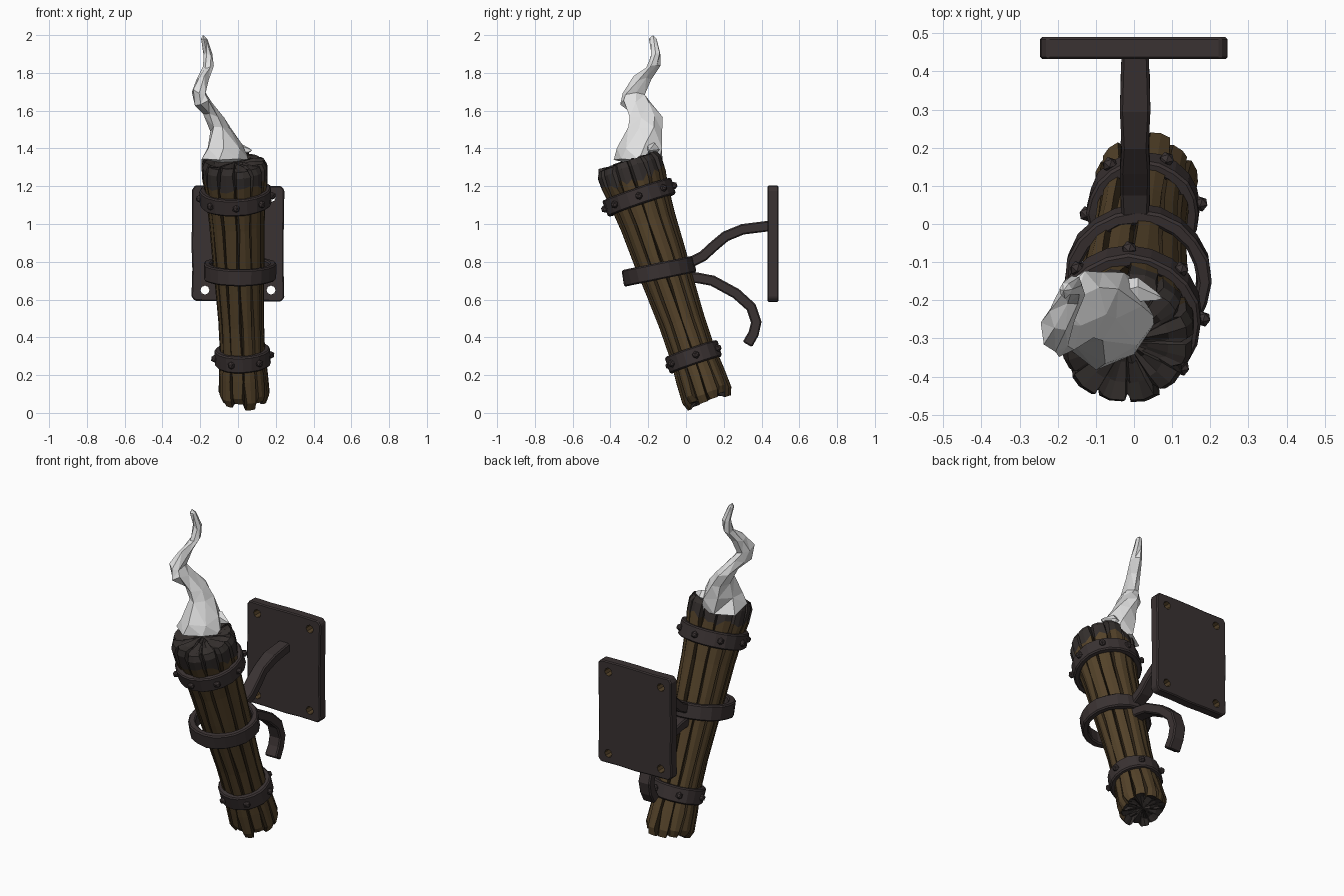
import bpy, bmesh, math, random
from mathutils import Vector, Matrix

random.seed(7)
rnd = random.uniform
TAU = math.tau

cube = bpy.data.objects.get("Cube")
if cube:
    bpy.data.objects.remove(cube, do_unlink=True)


def material(name, r, g, b):
    m = bpy.data.materials.new(name)
    m.use_nodes = True
    m.diffuse_color = (r, g, b, 1)
    bsdf = next(n for n in m.node_tree.nodes if n.type == 'BSDF_PRINCIPLED')
    bsdf.inputs["Base Color"].default_value = (r, g, b, 1)
    bsdf.inputs["Roughness"].default_value = 0.9
    return m


WOOD = material("brown wood", 0.09, 0.056, 0.023)
GROOVE = material("dark wood groove", 0.035, 0.022, 0.01)
CHAR = material("charred wood", 0.034, 0.028, 0.026)
IRON = material("dark iron", 0.042, 0.032, 0.032)
SMOKE = material("pale smoke", 0.75, 0.75, 0.75)


def finish(name, bm, mats, bevel=0.0):
    bmesh.ops.recalc_face_normals(bm, faces=bm.faces)
    mesh = bpy.data.meshes.new(name)
    bm.to_mesh(mesh)
    bm.free()
    for m in mats:
        mesh.materials.append(m)
    ob = bpy.data.objects.new(name, mesh)
    bpy.context.collection.objects.link(ob)
    if bevel:
        mod = ob.modifiers.new("worn edges", 'BEVEL')
        mod.width, mod.segments = bevel, 1
        mod.limit_method, mod.angle_limit = 'ANGLE', math.radians(40)
    return ob


def bridge(bm, a, b, mat=lambda i: 0):
    n = len(a)
    for i in range(n):
        j = (i + 1) % n
        f = bm.faces.new((a[i], a[j], b[j], b[i]))
        f.material_index = mat(i)


def fan(bm, ring, tip, mat=0):
    v = bm.verts.new(tip)
    for i, a in enumerate(ring):
        bm.faces.new((a, ring[(i + 1) % len(ring)], v)).material_index = mat


def frame(origin, axis):
    q = Vector((0, 0, 1)).rotation_difference(Vector(axis))
    return Matrix.Translation(origin) @ q.to_matrix().to_4x4()


# Leaning torch axis
FOOT, HEAD = Vector((0.035, 0.12, 0.06)), Vector((-0.02, -0.315, 1.34))
LENGTH = (HEAD - FOOT).length
TORCH = frame(FOOT, HEAD - FOOT)


# Torch shaft: split staves with wedge grooves, burnt at both ends
def shaft():
    staves = 12
    profile = [(0, .12), (.03, .137), (.11, .132), (.2, .122), (.33, .123), (.47, .132),
               (.6, .142), (.74, .15), (.86, .164), (.92, .176), (.975, .178), (1, .162)]
    burnt = 9
    bm = bmesh.new()
    size = [rnd(.95, 1.05) for _ in range(staves)]
    foot = [rnd(-.012, .025) for _ in range(staves)]
    head = [rnd(-.02, .02) for _ in range(staves)]
    lean = [rnd(-.06, .06) for _ in range(staves)]
    rings = []
    for lv, (t, r) in enumerate(profile):
        ring = []
        for k in range(staves):
            a = TAU * (k + lean[k]) / staves
            step = TAU / staves
            gap = rnd(.01, .1) * (1.3 if t < .1 or t > .85 else 1)
            z = t * LENGTH + foot[k] * max(0, 1 - t * 8) + head[k] * max(0, t * 6 - 5)
            for ang, rad in ((a, r * rnd(.8, .9)), (a + gap, r * size[k]),
                             (a + step * .5, r * size[k] * 1.02),
                             (a + step - rnd(.01, .08), r * size[k])):
                dz = rnd(-.025, .025) if lv == burnt else 0
                ring.append(bm.verts.new((rad * math.cos(ang), rad * math.sin(ang), z + dz)))
        rings.append(ring)
    for lv in range(len(rings) - 1):
        def paint(i, lv=lv):
            return 2 if lv >= burnt else (1 if i % 4 in (0, 3) else 0)
        bridge(bm, rings[lv], rings[lv + 1], paint)
    # Broken end grain
    for ring, z in ((rings[0], .02), (rings[-1], LENGTH - .015)):
        for scale in (.7, .35):
            inner = []
            for v in ring:
                inner.append(bm.verts.new((v.co.x * scale, v.co.y * scale, z + rnd(-.01, .012))))
            if scale == .7:
                bridge(bm, ring, inner, lambda i: 2)
                last = inner
            else:
                bridge(bm, last, inner, lambda i: 2)
                fan(bm, inner, (0, 0, z), 2)
    bm.transform(TORCH)
    finish("torch_shaft", bm, (WOOD, GROOVE, CHAR))


# Iron bands
def band(name, mat, r_in, r_out, height, sides=20):
    bm = bmesh.new()
    loops = []
    for r, z in ((r_in, -.5), (r_out, -.5), (r_out, .5), (r_in, .5)):
        loops.append([bm.verts.new((r * math.cos(TAU * i / sides),
                                    r * math.sin(TAU * i / sides), z * height))
                      for i in range(sides)])
    for i in range(4):
        bridge(bm, loops[i], loops[(i + 1) % 4])
    for v in bm.verts:
        v.co *= rnd(.985, 1.015)
    bm.transform(mat)
    finish(name, bm, [IRON], .007)


def rivets(name, mat, radius, count, start):
    bm = bmesh.new()
    for i in range(count):
        a = start + TAU * i / count
        place = Matrix.Translation((radius * math.cos(a), radius * math.sin(a), 0))
        bmesh.ops.create_icosphere(bm, subdivisions=1, radius=.021, matrix=place)
    bm.transform(mat)
    finish(name, bm, [IRON])


# Flat strap swept along a path in the y-z plane
def strap(name, path, width=.076, thick=.056):
    pts = [Vector((0, y, z)) for y, z in path]
    bm = bmesh.new()
    loops = []
    for i, p in enumerate(pts):
        t = (pts[min(i + 1, len(pts) - 1)] - pts[max(i - 1, 0)]).normalized()
        n = Vector((0, -t.z, t.y)) * thick / 2
        w = Vector((width / 2 + rnd(-.003, .003), 0, 0))
        loops.append([bm.verts.new(p + q + Vector((.003, 0, 0)))
                      for q in (n - w, n + w, w - n, -w - n)])
    for a, b in zip(loops, loops[1:]):
        bridge(bm, a, b)
    bm.faces.new(loops[0])
    bm.faces.new(loops[-1])
    finish(name, bm, [IRON], .007)


# Wall plate with worn outline and four bolt holes
def wall_plate():
    bm = bmesh.new()
    corners = [Vector(c) for c in ((-.247, .59), (.247, .585), (.247, 1.205), (-.247, 1.205))]
    outline = []
    for i, c in enumerate(corners):
        d = corners[(i + 1) % 4] - c
        for s in (.04, .3, .5, .72, .96):
            inward = Vector((-d.y, d.x)).normalized() * rnd(0, .008)
            outline.append(c + d * s + inward)
    front = [bm.verts.new((p.x, .432, p.y)) for p in outline]
    back = [bm.verts.new((p.x, .49, p.y)) for p in outline]
    bridge(bm, front, back)
    bm.faces.new(front)
    bm.faces.new(back)
    plate = finish("wall_plate", bm, (IRON, WOOD), .006)

    bm = bmesh.new()
    turn = Matrix.Rotation(math.pi / 2, 4, 'X')
    for x in (-.175, .175):
        for z in (.65, 1.14):
            bmesh.ops.create_cone(bm, cap_ends=True, segments=8, radius1=.024, radius2=.024,
                                  depth=.2, matrix=Matrix.Translation((x, .46, z)) @ turn)
    for f in bm.faces:
        f.material_index = 1
    cutter = finish("bolt_hole_cutter", bm, (IRON, WOOD))
    cutter.hide_render = True
    mod = plate.modifiers.new("bolt holes", 'BOOLEAN')
    mod.operation, mod.solver, mod.object = 'DIFFERENCE', 'EXACT', cutter
    bpy.context.view_layer.objects.active = plate
    for m in [m.name for m in plate.modifiers]:
        bpy.ops.object.modifier_apply(modifier=m)
    bpy.data.objects.remove(cutter, do_unlink=True)


# Curling smoke: x, y, z, half width, half depth
def smoke():
    path = [(-.07, -.25, 1.33, .125, .13), (-.075, -.24, 1.41, .1, .115),
            (-.095, -.21, 1.5, .06, .095), (-.13, -.215, 1.57, .055, .09),
            (-.185, -.265, 1.64, .045, .08), (-.205, -.275, 1.7, .04, .068),
            (-.185, -.23, 1.77, .036, .055), (-.16, -.175, 1.83, .03, .037),
            (-.16, -.16, 1.9, .026, .028), (-.18, -.175, 1.98, .017, .02)]
    sides = 7
    bm = bmesh.new()
    loops = []
    for lv, (x, y, z, rx, ry) in enumerate(path):
        loop = []
        for i in range(sides):
            a = TAU * i / sides + lv * .22
            k = rnd(.85, 1.12)
            loop.append(bm.verts.new((x + rx * k * math.cos(a), y + ry * k * math.sin(a),
                                      z + rnd(-.015, .015) * (lv < 9))))
        loops.append(loop)
    for a, b in zip(loops, loops[1:]):
        bridge(bm, a, b)
    fan(bm, loops[0], (-.07, -.25, 1.31))
    fan(bm, loops[-1], (-.185, -.175, 2.0))
    # Side wisp creeping over the rim
    wisp = []
    for x, y, z, r in ((-.06, -.2, 1.39, .05), (.01, -.175, 1.395, .035), (.06, -.19, 1.39, .012)):
        wisp.append([bm.verts.new((x, y + r * math.cos(TAU * i / 5), z + r * math.sin(TAU * i / 5)))
                     for i in range(5)])
    for a, b in zip(wisp, wisp[1:]):
        bridge(bm, a, b)
    fan(bm, wisp[0], (-.08, -.2, 1.39))
    fan(bm, wisp[-1], (.075, -.195, 1.39))
    bmesh.ops.triangulate(bm, faces=bm.faces)
    finish("smoke", bm, [SMOKE])


shaft()
for part, t, r, count, start in (("lower", .185, .147, 6, .1), ("upper", .845, .19, 8, 0)):
    spot = TORCH @ Matrix.Translation((0, 0, t * LENGTH))
    band(part + "_band", spot, r - .035, r, .09)
    rivets(part + "_band_rivets", spot, r + .003, count, start)
band("holder_ring", frame((.01, -.145, .75), (0, -.2, .98)), .155, .193, .088)
strap("upper_arm", [(.02, .795), (.09, .83), (.15, .885), (.21, .935), (.3, .972), (.445, .99)])
strap("lower_hook", [(-.01, .715), (.06, .715), (.14, .7), (.265, .632),
                     (.345, .56), (.372, .48), (.358, .42), (.325, .362)])
wall_plate()
smoke()
